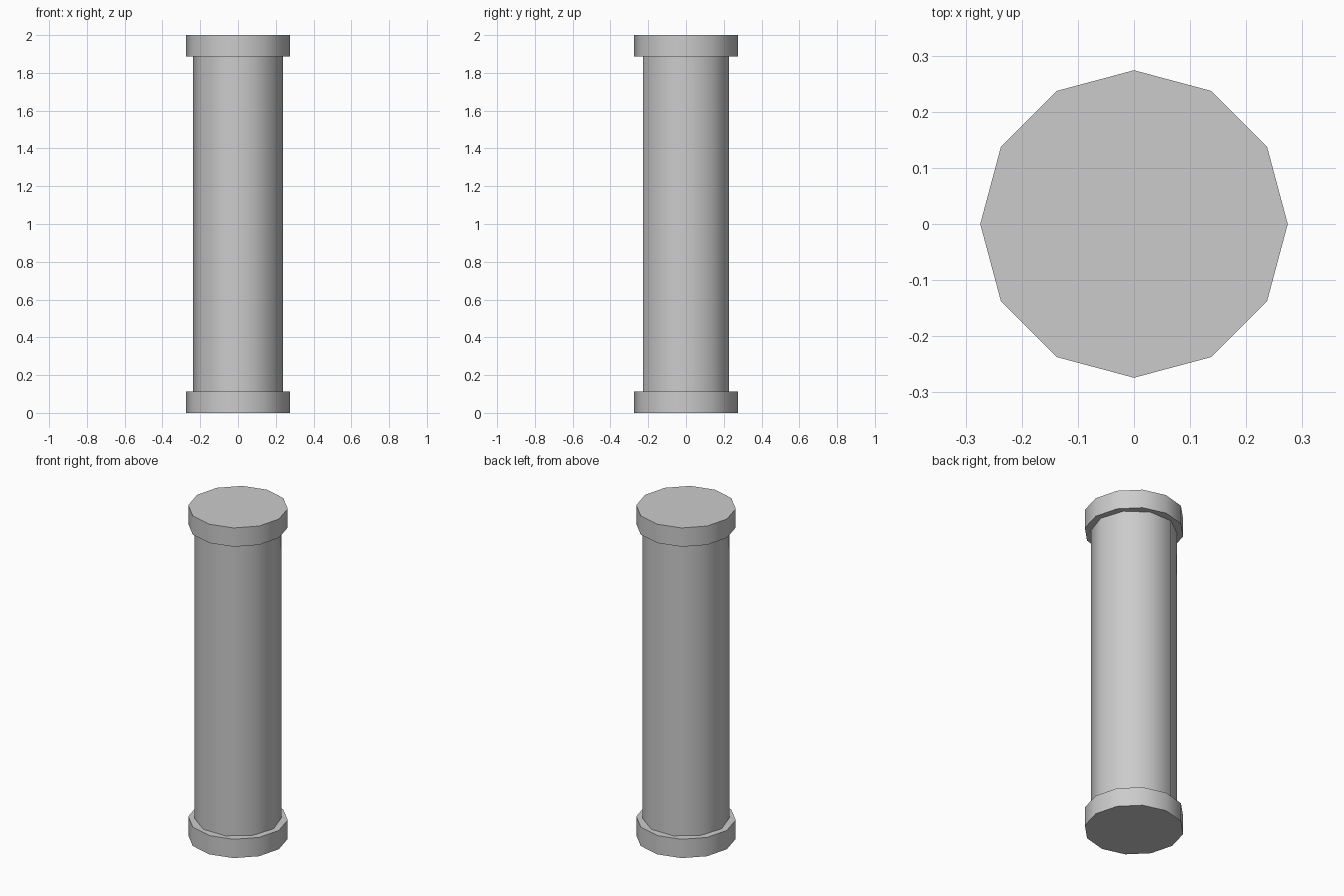
import bpy, bmesh
from math import cos, sin, pi, radians

if "Cube" in bpy.data.objects:
    bpy.data.objects.remove(bpy.data.objects["Cube"])


def prism(name, sides, radius, z0, z1):
    """Upright regular prism with a corner on +x and smooth sides."""
    bm = bmesh.new()
    ring = [bm.verts.new((radius * cos(2 * pi * i / sides),
                          radius * sin(2 * pi * i / sides), z0))
            for i in range(sides)]
    base = bm.faces.new(ring)
    ext = bmesh.ops.extrude_face_region(bm, geom=[base], use_keep_orig=True)
    top = [v for v in ext["geom"] if isinstance(v, bmesh.types.BMVert)]
    bmesh.ops.translate(bm, verts=top, vec=(0, 0, z1 - z0))
    bmesh.ops.recalc_face_normals(bm, faces=bm.faces)
    mesh = bpy.data.meshes.new(name)
    bm.to_mesh(mesh)
    bm.free()
    obj = bpy.data.objects.new(name, mesh)
    bpy.context.collection.objects.link(obj)
    bpy.ops.object.select_all(action='DESELECT')
    obj.select_set(True)
    bpy.context.view_layer.objects.active = obj
    bpy.ops.object.shade_smooth_by_angle(angle=radians(40))
    return obj


HEIGHT, CAP = 2.0, 0.114

# ten-sided shaft between the caps
prism("column_shaft", 10, 0.238, CAP, HEIGHT - CAP)

# twelve-sided end caps
prism("bottom_cap", 12, 0.274, 0, CAP)
prism("top_cap", 12, 0.274, HEIGHT - CAP, HEIGHT)
